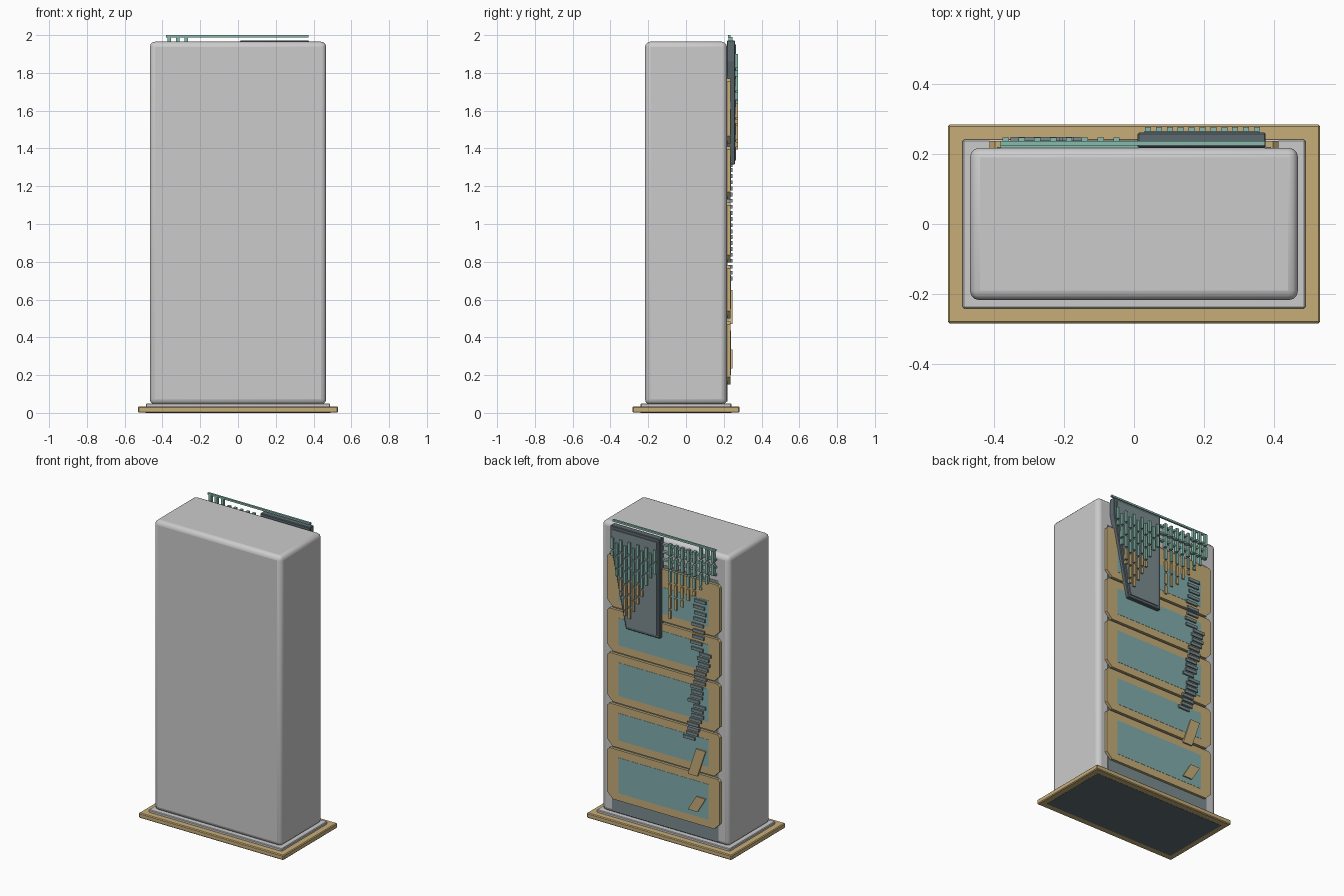
import bpy, bmesh
from math import sin

if "Cube" in bpy.data.objects:
    bpy.data.objects.remove(bpy.data.objects["Cube"])


def mat(name, rgb):
    m = bpy.data.materials.new(name)
    m.diffuse_color = (*rgb, 1)
    m.use_nodes = True
    m.node_tree.nodes["Principled BSDF"].inputs["Base Color"].default_value = m.diffuse_color
    return m


GOLD = mat("gold", (0.57, 0.42, 0.19))
TEAL = mat("teal", (0.22, 0.42, 0.42))
MINT = mat("mint", (0.25, 0.50, 0.42))
SLATE = mat("slate", (0.11, 0.145, 0.16))
STEEL = mat("steel", (0.20, 0.26, 0.28))


def prisms(name, profiles, y0, y1, material=None, bevel=0, segments=1):
    """One object made of xz outlines extruded from y0 to y1."""
    bm = bmesh.new()
    for pts in profiles:
        a = [bm.verts.new((x, y0, z)) for x, z in pts]
        b = [bm.verts.new((x, y1, z)) for x, z in pts]
        bm.faces.new(a)
        bm.faces.new(b[::-1])
        n = len(pts)
        for i in range(n):
            j = (i + 1) % n
            bm.faces.new((a[j], a[i], b[i], b[j]))
    bmesh.ops.recalc_face_normals(bm, faces=bm.faces)
    me = bpy.data.meshes.new(name)
    bm.to_mesh(me)
    bm.free()
    ob = bpy.data.objects.new(name, me)
    bpy.context.collection.objects.link(ob)
    if material:
        me.materials.append(material)
    if bevel:
        mod = ob.modifiers.new("bevel", 'BEVEL')
        mod.width, mod.segments = bevel, segments
    return ob


def rect(x0, x1, z0, z1):
    return [(x0, z0), (x1, z0), (x1, z1), (x0, z1)]


def chamfered(x, z0, z1, c):
    return [(-x + c, z0), (x - c, z0), (x, z0 + c), (x, z1 - c * .4),
            (x - c * .4, z1), (-x + c * .4, z1), (-x, z1 - c * .4), (-x, z0 + c)]


# Stepped plinth
prisms("base_plate", [rect(-.53, .53, .001, .034)], -.283, .283, GOLD, .005)
prisms("base_underside", [rect(-.49, .49, 0, .01)], -.24, .24, SLATE)
prisms("upper_base_plate", [rect(-.488, .488, .03, .05)], -.24, .24, None, .004)

# Monolith body with rounded edges
body = prisms("body", [rect(-.467, .467, .045, 1.965)], -.217, .217, None, .028, 3)
bpy.context.view_layer.objects.active = body
body.select_set(True)
bpy.ops.object.shade_smooth_by_angle()

# Back plate and five stacked panels with inset plates
prisms("back_plate", [rect(-.39, .39, .06, 1.79)], .21, .219, STEEL)
spans = [(.15, .485), (.50, .78), (.795, 1.115), (1.13, 1.41), (1.425, 1.77)]
prisms("back_panels", [chamfered(.412, a, b, .04) for a, b in spans],
       .216, .236, GOLD)
prisms("panel_insets", [rect(-.33, .33, a + .05, b - (.05 if b < 1.7 else .12))
                        for a, b in spans], .22, .2375, TEAL)

# Slanted dark plaque on the upper back
prisms("plaque", [[(.01, 1.315), (.26, 1.315), (.375, 1.86), (.375, 1.972),
                   (.01, 1.972)]], .217, .26, SLATE, .004)
prisms("plaque_face", [[(.03, 1.335), (.245, 1.335), (.355, 1.86), (.355, 1.95),
                        (.03, 1.95)]], .25, .265, STEEL)


def hanging_bars(name, columns, width, y0, y1, split):
    """Columns of short bars, mint above the split height and gold below."""
    upper, lower = [], []
    for x, top, bottom in columns:
        z = top
        while z > bottom + .015:
            low = max(z - .075, bottom)
            (upper if (z + low) / 2 > split else lower).append(
                rect(x - width / 2, x + width / 2, low, z))
            z = low - .012
    prisms(name + "_upper", upper, y0, y1, MINT)
    prisms(name + "_lower", lower, y0, y1, GOLD)


# V of hanging bars on the plaque
cols = []
for i in range(11):
    x = .04 + i * .031
    if x < .245:
        bottom = 1.76 - (x - .03) / .215 * .40
    else:
        bottom = 1.36 + (x - .245) / .105 * .42
    cols.append((x, 1.90 - .03 * (i % 2), bottom))
hanging_bars("plaque_bars", cols, .017, .26, .276, 1.62)

# Horizontal rails with a second fan of hanging bars
prisms("top_rail", [rect(-.38, .373, 1.988, 2.0)], .223, .236, MINT)
prisms("side_rails", [rect(-.38, .03, z, z + .012) for z in (1.925, 1.875, 1.825)],
       .217, .236, MINT)
fan = [(-.05 - i * .045, 1.95 + .04 * (i > 4), 1.46 + i * .05) for i in range(8)]
hanging_bars("fan_bars", fan, .018, .226, .246, 1.70)

# Winding ladder of slats, ending in two slanted plates
slats = []
for x0, z0, x1, z1, n in ((-.275, 1.63, -.25, 1.31, 9), (-.31, 1.285, -.235, .96, 11),
                          (-.27, .93, -.20, .71, 8)):
    for i in range(n):
        t = i / (n - 1)
        x, z = x0 + (x1 - x0) * t + .008 * sin(i * 2), z0 + (z1 - z0) * t
        slats.append([(x - .042, z - .009), (x + .042, z - .009),
                      (x + .042, z + .011), (x - .042, z + .011)])
prisms("ladder_slats", slats, .225, .247, STEEL)
plates = [[(x + .065, z - h), (x - .005, z - h), (x - .065, z + h), (x + .005, z + h)]
          for x, z, h in ((-.25, .56, .09), (-.25, .285, .05))]
prisms("slanted_plates", plates, .225, .246, GOLD)
